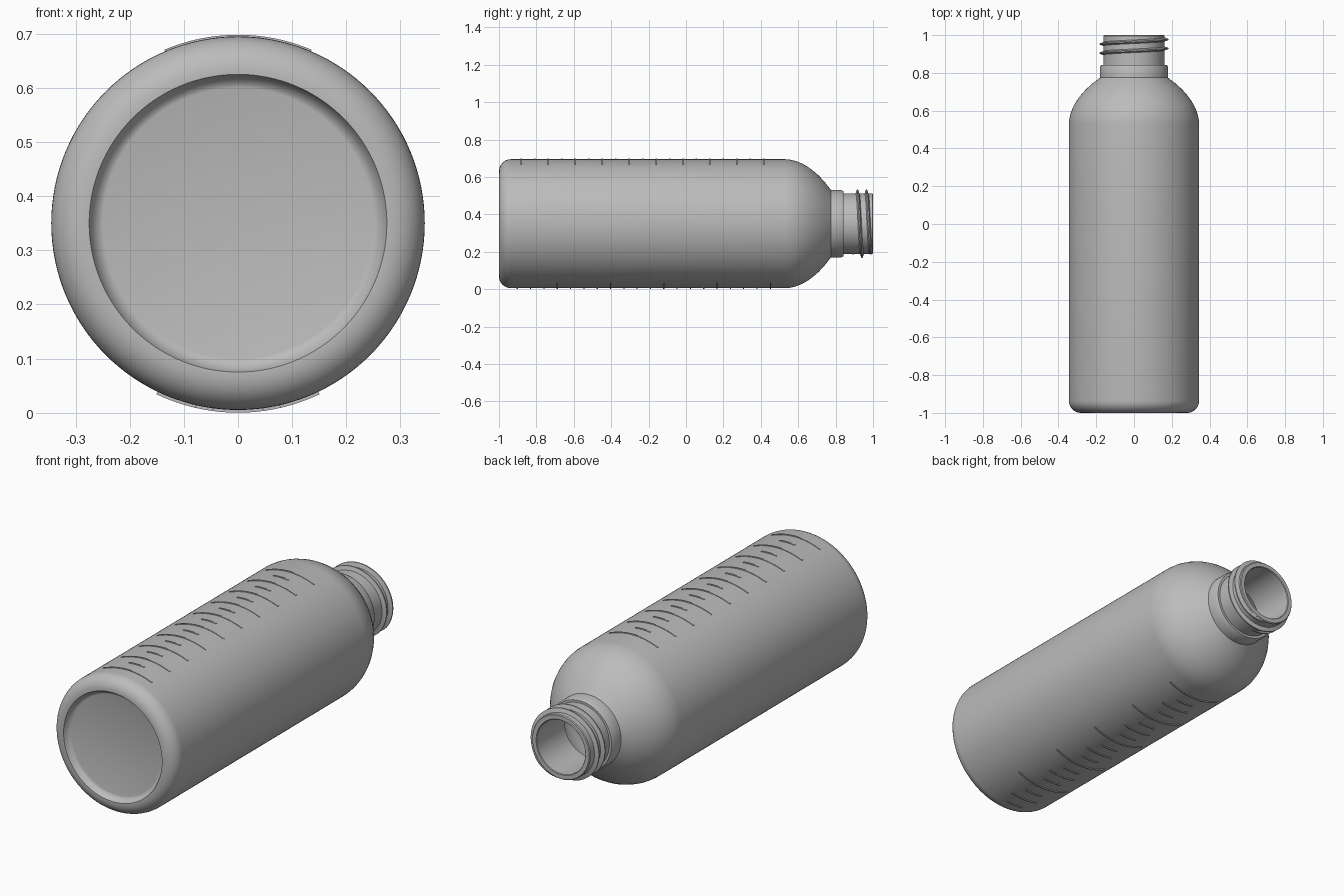
import bpy, bmesh
from math import sin, cos, pi, radians

cube = bpy.data.objects.get("Cube")
if cube:
    bpy.data.objects.remove(cube, do_unlink=True)

AXIS_Z = 0.35     # height of the bottle's long axis
R = 0.345         # body radius

grey = bpy.data.materials.new("bottle grey")
grey.use_nodes = True
grey.diffuse_color = (0.5, 0.5, 0.5, 1)
grey.node_tree.nodes["Principled BSDF"].inputs["Base Color"].default_value = (0.5, 0.5, 0.5, 1)


def ring_point(r, y, a):
    """Point around the long axis; angle 0 is the top, growing towards +x."""
    return (r * sin(a), y, AXIS_Z + r * cos(a))


def finish(name, bm, angle=30):
    bmesh.ops.recalc_face_normals(bm, faces=bm.faces)
    mesh = bpy.data.meshes.new(name)
    bm.to_mesh(mesh)
    bm.free()
    mesh.materials.append(grey)
    ob = bpy.data.objects.new(name, mesh)
    bpy.context.collection.objects.link(ob)
    bpy.ops.object.select_all(action='DESELECT')
    ob.select_set(True)
    bpy.context.view_layer.objects.active = ob
    bpy.ops.object.shade_smooth_by_angle(angle=radians(angle))
    return ob


def lathe(name, profile, steps=128):
    """Revolve (radius, y) points; both ends are capped with a disc."""
    bm = bmesh.new()
    rings = [[bm.verts.new(ring_point(r, y, 2 * pi * i / steps)) for i in range(steps)]
             for r, y in profile]
    for a, b in zip(rings, rings[1:]):
        for i in range(steps):
            j = (i + 1) % steps
            bm.faces.new((a[i], a[j], b[j], b[i]))
    bm.faces.new(rings[0])
    bm.faces.new(rings[-1])
    return finish(name, bm)


def sweep(bm, sections):
    """Skin a list of equal cross-sections and cap the ends."""
    loops = [[bm.verts.new(p) for p in s] for s in sections]
    n = len(loops[0])
    for a, b in zip(loops, loops[1:]):
        for i in range(n):
            j = (i + 1) % n
            bm.faces.new((a[i], a[j], b[j], b[i]))
    bm.faces.new(loops[0])
    bm.faces.new(loops[-1])


def arc(r, y, radius, start, end, n=8):
    angles = [radians(start + (end - start) * i / n) for i in range(n + 1)]
    return [(r + radius * cos(a), y + radius * sin(a)) for a in angles]


# Bottle shell: recessed base, rounded heel, wall, shoulder, neck, then the inside
base = [(0.25, -0.972), (0.257, -0.974), (0.266, -0.982), (0.272, -0.992), (0.275, -1.0)]
heel = arc(R - 0.065, -0.935, 0.065, -90, 0, 10)
shoulder = [(R, 0.53), (0.342, 0.56), (0.334, 0.59), (0.322, 0.62), (0.305, 0.65),
            (0.283, 0.68), (0.257, 0.71), (0.225, 0.74), (0.18, 0.775)]
neck = [(0.18, 0.83), (0.174, 0.842), (0.162, 0.842), (0.162, 0.996), (0.158, 1.0)]
inside = [(0.138, 1.0), (0.135, 0.997), (0.135, 0.775)]
inner_shoulder = [(r - 0.022, y - 0.01) for r, y in reversed(shoulder[:-1])]
inner_base = [(R - 0.022, -0.92), (0.30, -0.95), (0.25, -0.95)]
lathe("bottle_shell", base + heel + shoulder + neck + inside + inner_shoulder + inner_base)

# Screw thread: two turns of a ridge, rising from the underside and fading at its ends
bm = bmesh.new()
sections = []
turns, steps = 2, 160
for i in range(steps + 1):
    t = i / steps
    a = pi + 2 * pi * turns * t
    y = 0.893 + 0.096 * t
    h = 0.024 * min(1, 0.2 + 12 * t, 0.2 + 12 * (1 - t))
    sections.append([ring_point(0.158, y - 0.011, a), ring_point(0.158 + h, y - 0.003, a),
                     ring_point(0.158 + h, y + 0.003, a), ring_point(0.158, y + 0.011, a)])
sweep(bm, sections)
finish("screw_thread", bm)


def tick(bm, y, middle, half_angle, height, half_width=0.004):
    """Raised curved measuring line on the wall."""
    n = max(6, int(half_angle))
    sections = []
    for i in range(n + 1):
        a = radians(middle + half_angle * (2 * i / n - 1))
        sections.append([ring_point(r, y + s, a) for r, s in
                         ((R - 0.004, -half_width), (R + height, -half_width),
                          (R + height, half_width), (R - 0.004, half_width))])
    sweep(bm, sections)


# Upper scale: ten long lines with a short one between neighbours
bm = bmesh.new()
for k in range(19):
    tick(bm, -0.88 + 0.072 * k, 0, 7 if k % 2 else 23, 0.003)
finish("upper_scale", bm)

# Lower scale: every fourth line is long
bm = bmesh.new()
for k in range(20):
    tick(bm, -0.902 + 0.0712 * k, 180, 25.5 if k % 4 == 3 else 13 if k % 4 == 1 else 8,
         0.005, 0.003)
finish("lower_scale", bm)
